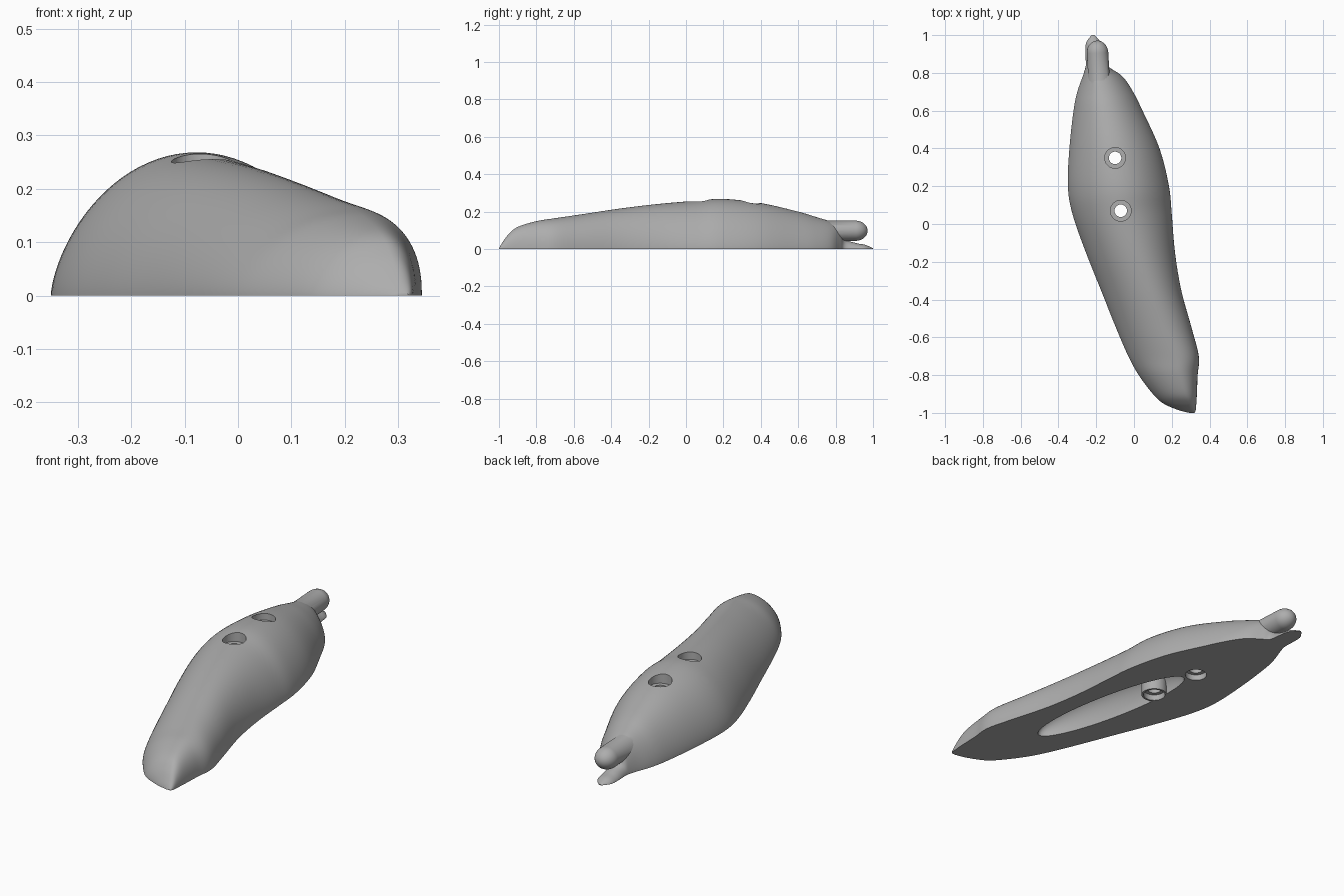
import bpy
import bmesh
import math
from mathutils import Vector

if "Cube" in bpy.data.objects:
    bpy.data.objects.remove(bpy.data.objects["Cube"])

SIDES = 48   # points across each arched section
STEPS = 6    # interpolated sections between stations

# Stations along the body: y, right edge x, left edge x, ridge x, ridge height
STATIONS = [
    (-1.0, .295, .32, .31, .004),
    (-.985, .235, .327, .30, .03),
    (-.95, .155, .33, .285, .078),
    (-.9, .10, .333, .265, .118),
    (-.8, .025, .337, .235, .149),
    (-.7, -.03, .343, .21, .165),
    (-.55, -.095, .305, .145, .187),
    (-.35, -.175, .25, .07, .217),
    (-.15, -.255, .217, .0, .241),
    (.05, -.325, .2, -.06, .258),
    (.2, -.35, .185, -.08, .268),
    (.4, -.342, .135, -.11, .246),
    (.6, -.32, .045, -.15, .2),
    (.7, -.3, -.005, -.17, .17),
    (.78, -.272, -.06, -.19, .145),
    (.825, -.258, -.125, -.195, .12),
    (.85, -.255, -.155, -.205, .055),
    (.91, -.257, -.165, -.212, .032),
    (.96, -.253, -.175, -.217, .022),
    (1.0, -.225, -.21, -.218, .004),
]


def material(name, color):
    mat = bpy.data.materials.new(name)
    mat.use_nodes = True
    mat.diffuse_color = color
    mat.node_tree.nodes["Principled BSDF"].inputs["Base Color"].default_value = color
    return mat


def finish(bm, name):
    bmesh.ops.recalc_face_normals(bm, faces=bm.faces)
    mesh = bpy.data.meshes.new(name)
    bm.to_mesh(mesh)
    bm.free()
    obj = bpy.data.objects.new(name, mesh)
    bpy.context.collection.objects.link(obj)
    return obj


def spline(points):
    """Smooth list of stations through the given ones."""
    rows = [Vector(p) for p in points]
    rows = [rows[0]] + rows + [rows[-1]]
    result = []
    for a, b, c, d in zip(rows, rows[1:], rows[2:], rows[3:]):
        for i in range(STEPS):
            t = i / STEPS
            result.append(b + (c - a) * (t / 2)
                          + (a - b * 2.5 + c * 2 - d / 2) * t ** 2
                          + (b * 1.5 - a / 2 - c * 1.5 + d / 2) * t ** 3)
    return result + [rows[-1]]


def arched_loft(name):
    bm = bmesh.new()
    rings = []
    for y, right, left, ridge, height in spline(STATIONS):
        # The left flank gets fuller towards the front
        full = min(max((y + .7) / .8, 0), 1)
        ring = []
        for i in range(SIDES + 1):
            angle = math.pi * i / SIDES
            side = -math.cos(angle)
            reach = ridge - right if side < 0 else left - ridge
            power = 1.3 if side < 0 else .85 + .4 * full
            z = height * max(math.sin(angle), 0) ** power
            if i in (0, SIDES):
                z = 0
            ring.append(bm.verts.new((ridge + reach * side, y, z)))
        rings.append(ring)
    for a, b in zip(rings, rings[1:]):
        for i in range(SIDES + 1):
            j = (i + 1) % (SIDES + 1)
            bm.faces.new((a[i], a[j], b[j], b[i]))
    bm.faces.new(rings[0])
    bm.faces.new(rings[-1])
    return finish(bm, name)


def ball(name, center, size, turn=0, stretch=0):
    """Ellipsoid, optionally pulled out backwards into a capsule."""
    bm = bmesh.new()
    bmesh.ops.create_uvsphere(bm, u_segments=48, v_segments=24, radius=1)
    for v in bm.verts:
        back = stretch if v.co.y < -.001 else 0
        v.co = Vector((v.co.x * size[0], v.co.y * size[1] - back, v.co.z * size[2]))
    obj = finish(bm, name)
    obj.location = center
    obj.rotation_euler.z = turn
    return obj


def cylinder(name, x, y, radius, low, high):
    bm = bmesh.new()
    bmesh.ops.create_cone(bm, cap_ends=True, segments=48, radius1=radius,
                          radius2=radius, depth=high - low)
    obj = finish(bm, name)
    obj.location = (x, y, (low + high) / 2)
    return obj


def combine(target, tool, operation):
    tool.hide_render = True
    bpy.context.view_layer.update()
    mod = target.modifiers.new(operation.lower(), "BOOLEAN")
    mod.operation = operation
    mod.solver = "EXACT"
    mod.object = tool
    bpy.context.view_layer.objects.active = target
    bpy.ops.object.modifier_apply(modifier=mod.name)
    bpy.data.objects.remove(tool)


# Body with the rounded stalk at its back end
body = arched_loft("curved_body")
stalk = ball("stalk", (-.193, .905, .098), (.057, .066, .054), turn=.06, stretch=.15)
combine(body, stalk, "UNION")

# Hollow underneath, leaving a boss around the front bolt hole
pocket = ball("pocket", (.02, -.15, 0), (.095, .45, .13), turn=.2)
combine(pocket, cylinder("boss", -.07, .07, .062, -.3, .3), "DIFFERENCE")
combine(body, pocket, "DIFFERENCE")

# Bolt holes, counterbored from above and below
for x, y, surface in ((-.07, .07, .258), (-.1, .35, .252)):
    combine(body, cylinder("bolt_hole", x, y, .033, -.1, .4), "DIFFERENCE")
    combine(body, cylinder("upper_bore", x, y, .055, surface - .04, .4), "DIFFERENCE")
    combine(body, cylinder("lower_bore", x, y, .052, -.1, .03), "DIFFERENCE")

body.data.materials.clear()
body.data.materials.append(material("plain_grey", (.42, .42, .42, 1)))
for face in body.data.polygons:
    face.material_index = 0
bpy.ops.object.select_all(action="DESELECT")
body.select_set(True)
bpy.context.view_layer.objects.active = body
bpy.ops.object.shade_smooth_by_angle(angle=math.radians(35))
